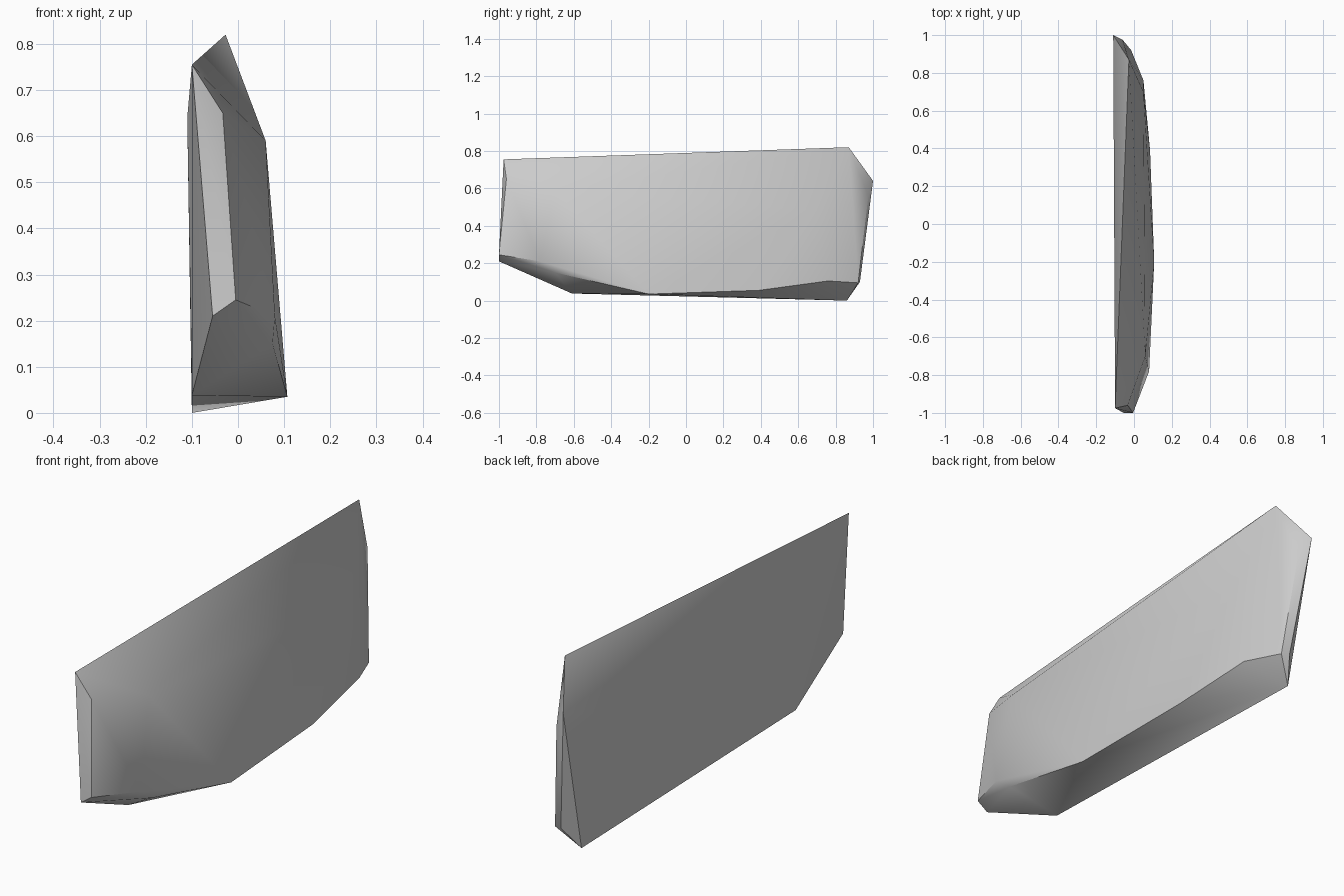
import bpy
import bmesh
import math

default_cube = bpy.data.objects.get("Cube")
if default_cube:
    bpy.data.objects.remove(default_cube, do_unlink=True)

# Plain grey stone
stone = bpy.data.materials.new("light_grey_stone")
stone.use_nodes = True
grey = (0.6, 0.6, 0.6, 1)
stone.diffuse_color = grey
for node in stone.node_tree.nodes:
    if node.type == 'BSDF_PRINCIPLED':
        node.inputs["Base Color"].default_value = grey

# Corners of the slab, grouped by the side they belong to
flat_side = [(-0.10, -0.975, 0.755), (-0.10, -0.61, 0.038),
             (-0.10, 0.86, 0.0), (-0.11, 1.0, 0.64)]
top_ridge = [(-0.027, 0.87, 0.82)]
front_end = [(-0.033, -0.96, 0.65), (-0.005, -1.0, 0.245),
             (-0.055, -1.0, 0.21)]
back_end = [(-0.06, 0.975, 0.56), (-0.015, 0.92, 0.095),
            (-0.05, 0.93, 0.10)]
bulging_side = [(0.06, -0.70, 0.59), (0.05, 0.70, 0.48),
                (0.08, -0.78, 0.21), (0.075, -0.70, 0.15),
                (0.107, -0.20, 0.035), (0.085, 0.39, 0.055),
                (0.05, 0.76, 0.105)]

# Chiselled slab, wrapped as a convex shell around its corners
bm = bmesh.new()
for corner in flat_side + top_ridge + front_end + back_end + bulging_side:
    bm.verts.new(corner)
hull = bmesh.ops.convex_hull(bm, input=bm.verts)
loose = {g for g in hull["geom_interior"] + hull["geom_unused"]
         if isinstance(g, bmesh.types.BMVert)}
bmesh.ops.delete(bm, geom=list(loose), context='VERTS')
bmesh.ops.recalc_face_normals(bm, faces=bm.faces)

mesh = bpy.data.meshes.new("stone_slab")
bm.to_mesh(mesh)
bm.free()
mesh.materials.append(stone)
slab = bpy.data.objects.new("stone_slab", mesh)
bpy.context.collection.objects.link(slab)

# Soft shading across the gentle facets, crisp outer edges
bpy.ops.object.select_all(action='DESELECT')
slab.select_set(True)
bpy.context.view_layer.objects.active = slab
bpy.ops.object.shade_smooth_by_angle(angle=math.radians(35))
